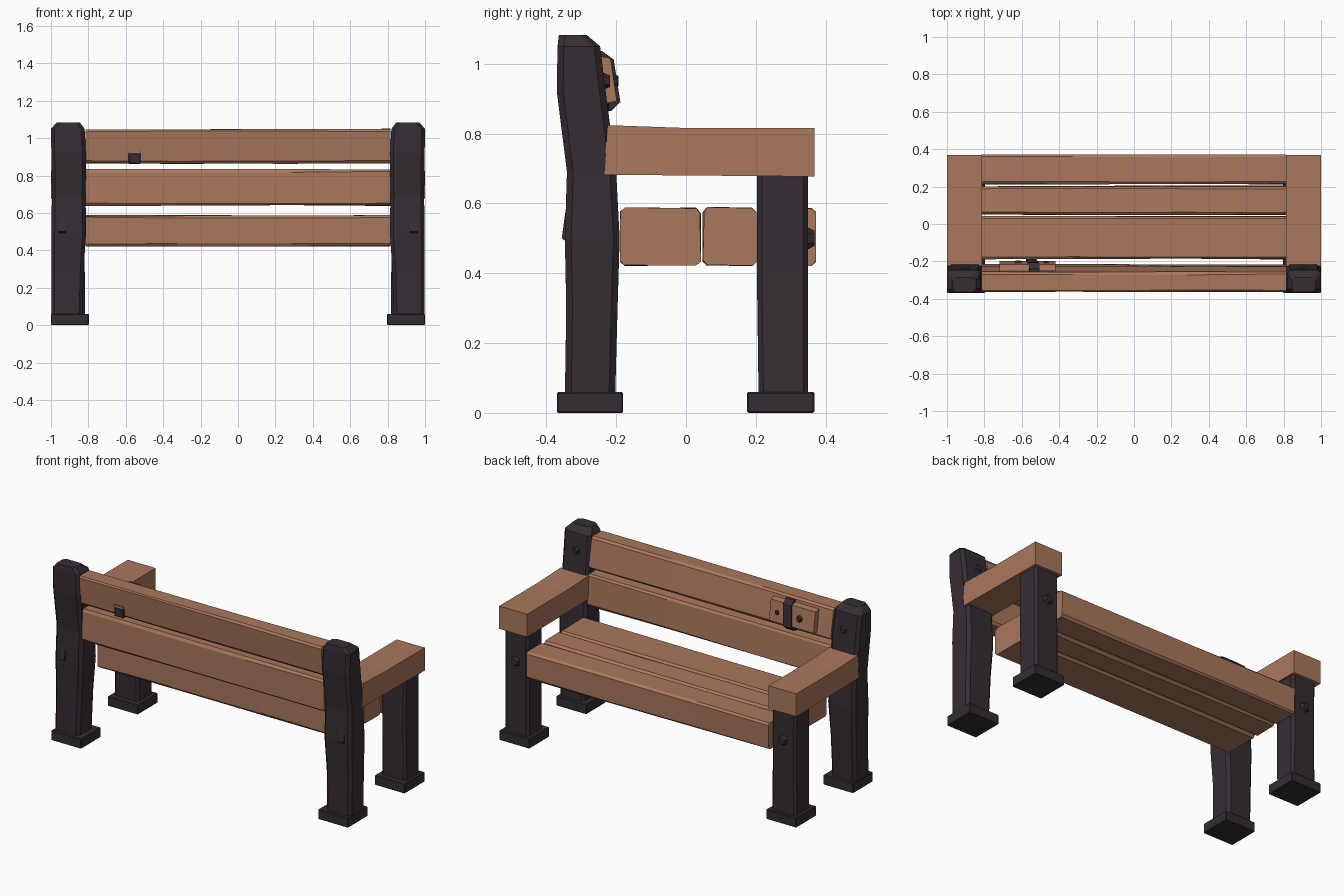
import bpy, bmesh, random
from mathutils import Vector

if "Cube" in bpy.data.objects:
    bpy.data.objects.remove(bpy.data.objects["Cube"])
random.seed(4)


def material(name, rgb):
    m = bpy.data.materials.new(name)
    m.diffuse_color = (*rgb, 1)
    m.use_nodes = True
    m.node_tree.nodes["Principled BSDF"].inputs["Base Color"].default_value = m.diffuse_color
    return m


WOOD = material("warm wood", (0.40, 0.185, 0.108))
DARK = material("dark iron", (0.036, 0.026, 0.034))


def finish(bm, name, mat):
    bmesh.ops.recalc_face_normals(bm, faces=bm.faces)
    me = bpy.data.meshes.new(name)
    bm.to_mesh(me)
    bm.free()
    me.materials.append(mat)
    ob = bpy.data.objects.new(name, me)
    bpy.context.collection.objects.link(ob)
    return ob


def loft(name, rings, mat):
    """Skin a list of equal-length point rings and cap both ends."""
    bm = bmesh.new()
    rows = [[bm.verts.new(p) for p in r] for r in rings]
    n = len(rows[0])
    for a, b in zip(rows, rows[1:]):
        for i in range(n):
            bm.faces.new((a[i], a[(i + 1) % n], b[(i + 1) % n], b[i]))
    bm.faces.new(rows[0][::-1])
    bm.faces.new(rows[-1])
    return finish(bm, name, mat)


def chamfered(pts, c):
    """Cut each corner of a 2D outline by length c."""
    out = []
    pts = [Vector(p) for p in pts]
    for i, p in enumerate(pts):
        for q in (pts[i - 1], pts[(i + 1) % len(pts)]):
            out.append(p + (q - p).normalized() * c)
    return out


def rect(a0, a1, b0, b1):
    return [(a0, b0), (a1, b0), (a1, b1), (a0, b1)]


def plank(name, outline, c=0.012, half=0.815):
    """Long board along x with slightly worn edges."""
    prof = chamfered(outline, c)
    j = lambda: random.uniform(-0.003, 0.003)
    rings = [[(x, p.x + j(), p.y + j()) for p in prof]
             for x in (-half, -half * 0.4, half * 0.35, half)]
    return loft(name, rings, WOOD)


def post(name, side, stations, c=0.018):
    """Upright from (z, inner x, outer x, back y, front y) stations."""
    rings = []
    for z, xi, xo, y0, y1 in stations:
        rings.append([(side * p.x, p.y, z)
                      for p in chamfered(rect(xi, xo, y0, y1), c)])
    return loft(name, rings, DARK)


def block(name, x, y, z, mat, bevel=0.0):
    bm = bmesh.new()
    bmesh.ops.create_cube(bm, size=1)
    for v in bm.verts:
        v.co = [lo + (t + 0.5) * (hi - lo) for t, (lo, hi) in zip(v.co, (x, y, z))]
    if bevel:
        bmesh.ops.bevel(bm, geom=bm.edges[:], offset=bevel, segments=1, affect='EDGES')
    return finish(bm, name, mat)


def bolt(name, loc, r, depth):
    """Faceted bolt head lying along y."""
    bm = bmesh.new()
    bmesh.ops.create_cone(bm, cap_ends=True, segments=6, radius1=r, radius2=r * 0.6, depth=depth)
    for v in bm.verts:
        x, y, z = v.co
        v.co = Vector(loc) + Vector((x, z, y))
    return finish(bm, name, DARK)


# seat boards
for i, (a, b) in enumerate([(-0.187, 0.04), (0.05, 0.203), (0.213, 0.37)]):
    plank(f"seat_board_{i}", rect(a, b, 0.423, 0.587))

# leaning backrest boards
plank("lower_back_board", [(-0.335, 0.64), (-0.215, 0.64), (-0.225, 0.832), (-0.335, 0.832)])
plank("upper_back_board", [(-0.347, 0.865), (-0.225, 0.865), (-0.258, 1.048), (-0.366, 1.048)])

for s, tag in ((-1, "left"), (1, "right")):
    span = lambda a, b: tuple(sorted((s * a, s * b)))
    # back leg, bent backwards towards the top
    post(f"{tag}_back_leg", s, [
        (0.04, 0.832, 0.998, -0.347, -0.203),
        (0.30, 0.825, 0.998, -0.343, -0.196),
        (0.50, 0.812, 0.998, -0.347, -0.190),
        (0.69, 0.815, 0.995, -0.341, -0.200),
        (0.92, 0.812, 0.998, -0.370, -0.230),
        (1.05, 0.820, 1.000, -0.368, -0.246),
        (1.083, 0.845, 0.970, -0.364, -0.285)])
    # front leg
    post(f"{tag}_front_leg", s, [
        (0.04, 0.818, 0.982, 0.208, 0.350),
        (0.40, 0.820, 0.980, 0.203, 0.350),
        (0.69, 0.820, 0.982, 0.203, 0.350)], 0.014)
    # feet
    block(f"{tag}_back_foot", span(0.797, 1), (-0.37, -0.18), (0, 0.06), DARK, 0.004)
    block(f"{tag}_front_foot", span(0.797, 1), (0.175, 0.368), (0, 0.06), DARK, 0.004)
    # armrest, a touch higher at the back
    prof = [(-0.235, 0.682), (0.368, 0.677), (0.368, 0.816), (0.0, 0.816), (-0.225, 0.824)]
    loft(f"{tag}_armrest", [[(s * x, y, z) for y, z in prof] for x in (0.812, 1.0)], WOOD)
    # bolts
    bolt(f"{tag}_front_bolt", (s * 0.9, 0.354, 0.50), 0.036, 0.028)
    bolt(f"{tag}_top_bolt", (s * 0.9, -0.232, 0.95), 0.028, 0.028)
    loft(f"{tag}_back_chip", [[(s * x, y, z) for y, z in
         ((-0.335, 0.65), (-0.356, 0.50), (-0.335, 0.485))] for x in (0.92, 0.96)], DARK)

# repair patch with iron strap on the upper back board
patch = [(-0.250, 1.022), (-0.216, 1.016), (-0.198, 0.893), (-0.235, 0.885)]
loft("repair_patch", [[(x, y, z) for y, z in patch] for x in (-0.72, -0.42)], WOOD)
strap = [(-0.262, 1.035), (-0.240, 1.036), (-0.207, 1.012), (-0.188, 0.89), (-0.215, 0.864), (-0.24, 0.87)]
loft("iron_strap", [[(x + (z - 0.95) * 0.12, y, z) for y, z in strap] for x in (-0.57, -0.515)], DARK)
bolt("patch_bolt_a", (-0.62, -0.205, 0.95), 0.025, 0.022)
bolt("patch_bolt_b", (-0.47, -0.207, 0.95), 0.018, 0.02)
# strap end showing at the rear
block("strap_end", (-0.585, -0.52), (-0.358, -0.22), (0.862, 0.918), DARK, 0.004)
block("strap_end_splinter", (-0.585, -0.522), (-0.36, -0.33), (0.918, 0.932), WOOD)
